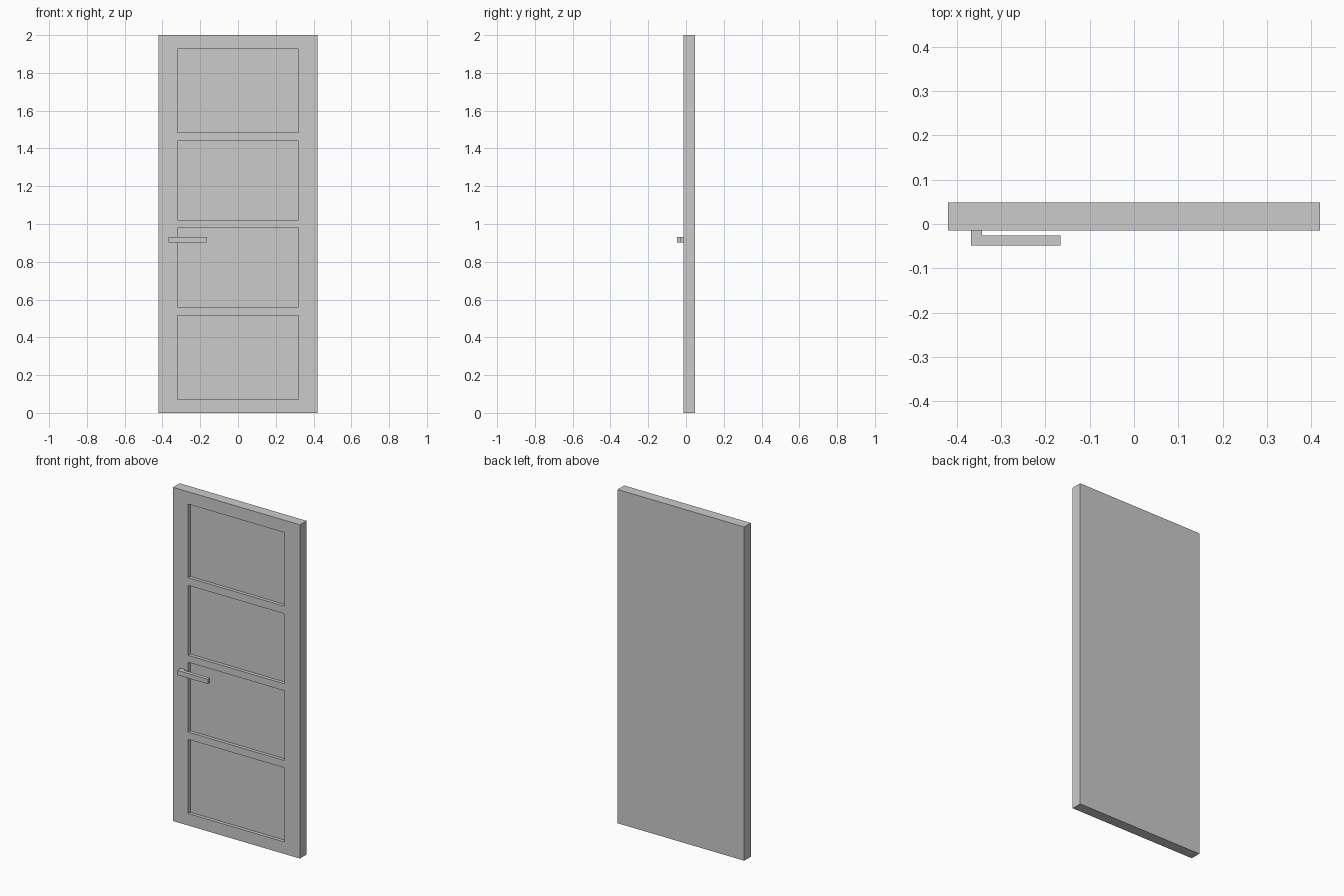
import bpy, bmesh
from mathutils import Matrix, Vector

if "Cube" in bpy.data.objects:
    bpy.data.objects.remove(bpy.data.objects["Cube"])

HALF_W, FRONT, BACK, HEIGHT = 0.42, -0.0145, 0.0485, 2.0
PANEL_X, RECESS = 0.32, 0.02
PANELS = [(0.072, 0.516), (0.56, 0.978), (1.02, 1.439), (1.485, 1.926)]


def finish(name, bm):
    bmesh.ops.recalc_face_normals(bm, faces=bm.faces)
    mesh = bpy.data.meshes.new(name)
    bm.to_mesh(mesh)
    bm.free()
    obj = bpy.data.objects.new(name, mesh)
    bpy.context.collection.objects.link(obj)
    return obj


# Door slab: a box with its front scored into panels, which are sunk inwards
bm = bmesh.new()
size = Vector((2 * HALF_W, BACK - FRONT, HEIGHT))
centre = Vector((0, (FRONT + BACK) / 2, HEIGHT / 2))
bmesh.ops.create_cube(bm, size=1, matrix=Matrix.Translation(centre) @ Matrix.Diagonal(size.to_4d()))
cuts = [((x, 0, 0), (1, 0, 0)) for x in (-PANEL_X, PANEL_X)]
cuts += [((0, 0, z), (0, 0, 1)) for pair in PANELS for z in pair]
for co, no in cuts:
    bmesh.ops.bisect_plane(bm, geom=bm.verts[:] + bm.edges[:] + bm.faces[:],
                           plane_co=co, plane_no=no)
bm.normal_update()
sunk = []
for f in bm.faces:
    c = f.calc_center_median()
    if f.normal.y < -0.9 and abs(c.x) < PANEL_X and any(a < c.z < b for a, b in PANELS):
        sunk.append(f)
bmesh.ops.inset_individual(bm, faces=sunk, thickness=0, depth=-RECESS)
finish("door_panel", bm)

# Lever handle: L-shaped outline (x, y) extruded upwards
outline = [(-0.368, FRONT), (-0.368, -0.0485), (-0.166, -0.0485),
           (-0.166, -0.026), (-0.343, -0.026), (-0.343, FRONT)]
bm = bmesh.new()
face = bm.faces.new([bm.verts.new((x, y, 0.902)) for x, y in outline])
ext = bmesh.ops.extrude_face_region(bm, geom=[face], use_keep_orig=True)
bmesh.ops.translate(bm, vec=(0, 0, 0.028),
                    verts=[g for g in ext["geom"] if isinstance(g, bmesh.types.BMVert)])
finish("door_handle", bm)
